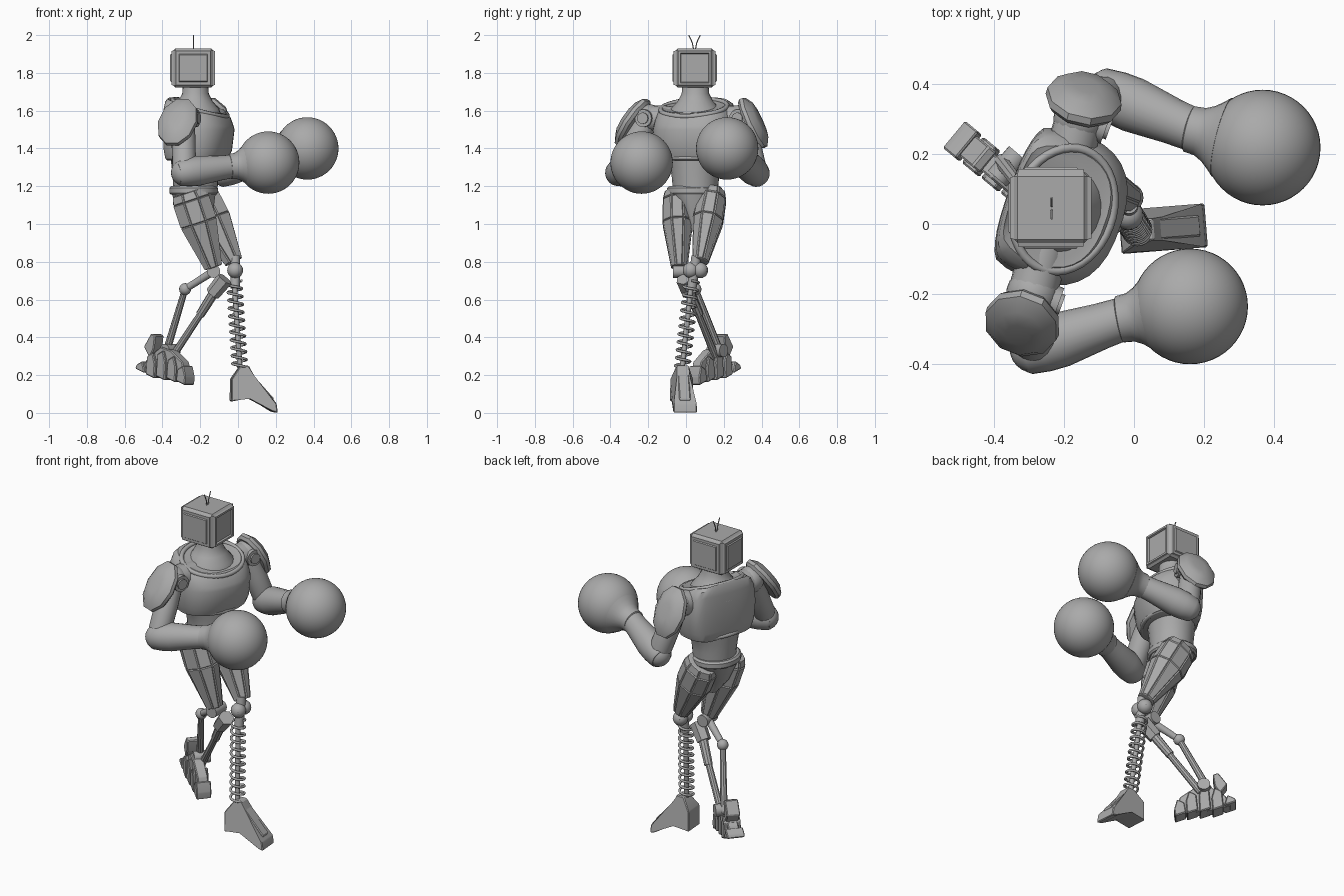
import bpy, bmesh, math
from mathutils import Vector, Matrix

if "Cube" in bpy.data.objects:
    bpy.data.objects.remove(bpy.data.objects["Cube"])

grey = bpy.data.materials.new("plain grey")
grey.use_nodes = True
COLOUR = (0.4, 0.4, 0.4, 1)
grey.diffuse_color = COLOUR
grey.node_tree.nodes["Principled BSDF"].inputs["Base Color"].default_value = COLOUR

FACING = Vector((0.94, -0.34, 0))   # the chest is turned a little to its right
ACROSS = Vector((0.34, 0.94, 0))
UP = Vector((0, 0, 1))
SIDE = Vector((0, 1, 0))


def finish(name, bm, angle=35):
    bmesh.ops.recalc_face_normals(bm, faces=bm.faces)
    mesh = bpy.data.meshes.new(name)
    bm.to_mesh(mesh)
    bm.free()
    obj = bpy.data.objects.new(name, mesh)
    bpy.context.collection.objects.link(obj)
    mesh.materials.append(grey)
    bpy.ops.object.select_all(action='DESELECT')
    obj.select_set(True)
    bpy.context.view_layer.objects.active = obj
    bpy.ops.object.shade_smooth_by_angle(angle=math.radians(angle))
    return obj


def loft(name, rings, sides=24, ref=FACING, axis=None, panel=0, power=1.0, reshape=None):
    """Skin rings of (centre, radius along ref, radius across)."""
    axis = (axis or Vector(rings[-1][0]) - Vector(rings[0][0])).normalized()
    u = (ref - axis * ref.dot(axis)).normalized()
    v = axis.cross(u)
    bm = bmesh.new()
    loops = []
    for c, a, b in rings:
        loop = []
        for i in range(sides):
            t = 2 * math.pi * (i + 0.5) / sides
            ct, st = [math.copysign(abs(k) ** power, k) for k in (math.cos(t), math.sin(t))]
            loop.append(bm.verts.new(Vector(c) + u * a * ct + v * b * st))
        loops.append(loop)
    walls = []
    for lo, hi in zip(loops, loops[1:]):
        for i in range(sides):
            j = (i + 1) % sides
            walls.append(bm.faces.new((lo[i], lo[j], hi[j], hi[i])))
    bm.faces.new(loops[0][::-1])
    bm.faces.new(loops[-1])
    if reshape:
        for p in bm.verts:
            reshape(p.co)
    if panel:
        bm.normal_update()
        bmesh.ops.inset_individual(bm, faces=walls, thickness=panel, depth=panel)
    return finish(name, bm, 20 if panel else 35)


def rod(name, a, b, r1, r2=None, sides=16):
    return loft(name, [(a, r1, r1), (b, r2 or r1, r2 or r1)], sides, Vector((0.3, 1, 0.2)))


def ball(name, centre, r, seg=24):
    bm = bmesh.new()
    bmesh.ops.create_uvsphere(bm, u_segments=seg, v_segments=seg // 2, radius=r,
                              matrix=Matrix.Translation(centre))
    return finish(name, bm, 60)


def prism(name, profile, width, origin, forward, narrow=None):
    """Extrude a side profile (forward, height) across its width."""
    forward = Vector(forward).normalized()
    side = UP.cross(forward)
    bm = bmesh.new()
    rows = []
    for s in (-1, 1):
        rows.append([bm.verts.new(Vector(origin) + forward * f + UP * h
                     + side * s * width / 2 * (narrow(h) if narrow else 1)) for f, h in profile])
    n = len(profile)
    bm.faces.new(rows[0])
    bm.faces.new(rows[1][::-1])
    for i in range(n):
        j = (i + 1) % n
        bm.faces.new((rows[0][j], rows[0][i], rows[1][i], rows[1][j]))
    bmesh.ops.bevel(bm, geom=bm.edges[:], offset=0.005, segments=1, affect='EDGES')
    return finish(name, bm, 20)


def wire(name, points, radius, closed=False):
    cu = bpy.data.curves.new(name, 'CURVE')
    cu.dimensions = '3D'
    cu.bevel_depth, cu.bevel_resolution = radius, 2
    cu.use_fill_caps = True
    sp = cu.splines.new('POLY')
    sp.points.add(len(points) - 1)
    for p, co in zip(sp.points, points):
        p.co = (*co, 1)
    sp.use_cyclic_u = closed
    sp.use_smooth = True
    cu.materials.append(grey)
    obj = bpy.data.objects.new(name, cu)
    bpy.context.collection.objects.link(obj)


# Head: box with raised tapering side panels and a sunken screen
bm = bmesh.new()
bmesh.ops.create_cube(bm, size=1, matrix=Matrix.Translation((-0.237, 0.046, 1.826))
                      @ Matrix.Diagonal((0.21, 0.2, 0.205, 1)))
bmesh.ops.bevel(bm, geom=bm.edges[:], offset=0.01, segments=1, affect='EDGES')
bm.normal_update()
for f in [f for f in bm.faces if f.calc_area() > 0.02 and abs(f.normal.z) < 0.5]:
    bmesh.ops.inset_individual(bm, faces=[f], thickness=0.004, depth=0.011)
    if f.normal.x > 0.9:
        bmesh.ops.inset_individual(bm, faces=[f], thickness=0.016, depth=0)
        bmesh.ops.inset_individual(bm, faces=[f], thickness=0.005, depth=-0.01)
    else:
        bmesh.ops.inset_individual(bm, faces=[f], thickness=0.022, depth=0)
        bmesh.ops.inset_individual(bm, faces=[f], thickness=0.006, depth=0.006)
finish("head", bm, 20)
for s in (-1, 1):
    wire("antenna", [(-0.235, 0.045 + s * d, z) for d, z in
                     ((0.004, 1.92), (0.012, 1.96), (0.03, 2.0))], 0.003)


# Neck and torso
def at(z, f=0.0):
    return Vector((-0.225, 0.05, z)) + FACING * f


loft("neck", [(at(z), r, r * 1.05) for z, r in
              ((1.56, 0.14), (1.61, 0.125), (1.65, 0.09), (1.69, 0.07), (1.74, 0.066))])


def shape_chest(co):
    """Flatten the back and raise the top towards it."""
    f = (co - at(0)).dot(FACING)
    if f < -0.11:
        co -= FACING * (f + 0.11) * 0.65
    if co.z > 1.54:
        co.z -= 0.28 * max(f, -0.14)


loft("chest", [(at(1.335, -0.005), 0.14, 0.18), (at(1.345), 0.16, 0.2), (at(1.39), 0.18, 0.215),
               (at(1.5), 0.195, 0.22), (at(1.57), 0.19, 0.21), (at(1.61), 0.175, 0.195),
               (at(1.63), 0.15, 0.17), (at(1.625), 0.13, 0.14)],
     32, axis=UP, power=0.8, reshape=shape_chest)
ring = [2 * math.pi * i / 40 for i in range(40)]
wire("collar", [at(1.615 - 0.045 * math.cos(t), 0.025 + 0.14 * math.cos(t))
                + ACROSS * 0.18 * math.sin(t) for t in ring], 0.013, True)
wire("chest_rim", [at(1.35, 0.015 + 0.142 * math.cos(t)) + ACROSS * 0.19 * math.sin(t)
                   for t in ring], 0.012, True)
loft("abdomen", [(at(z), a, b) for z, a, b in
                 ((1.17, 0.115, 0.12), (1.24, 0.12, 0.125), (1.3, 0.125, 0.135), (1.37, 0.13, 0.165))],
     axis=UP)
loft("belt", [((-0.235, 0.045, z), r, r * 1.12) for z, r in
              ((1.155, 0.122), (1.165, 0.13), (1.19, 0.13), (1.2, 0.12))], axis=UP, ref=Vector((1, 0, 0)))
loft("pelvis", [((-0.2, 0.045, 0.96), 0.035, 0.03), ((-0.22, 0.045, 1.05), 0.09, 0.06),
                ((-0.235, 0.045, 1.16), 0.12, 0.14)], 12, Vector((1, 0, 0)), UP)

# Arms: shoulder, forearm, pad and round glove on each side
arms = {
    "right": ((-0.29, -0.2, 1.56), (-0.285, -0.355, 1.272), (-0.03, -0.27, 1.305),
              (0.16, -0.235, 1.325), (-0.312, -0.265, 1.525), (-0.3, -0.77, 0.56)),
    "left": ((-0.155, 0.3, 1.56), (-0.075, 0.37, 1.27), (0.17, 0.268, 1.365),
             (0.367, 0.218, 1.4), (-0.148, 0.335, 1.525), (0.2, 0.88, 0.42)),
}
for side, pts in arms.items():
    shoulder, elbow, wrist, glove, pad, normal = map(Vector, pts)
    normal.normalize()
    ball(side + "_shoulder", shoulder, 0.075)
    rod(side + "_shoulder_axle", at(1.55), shoulder, 0.07)
    hub = shoulder + FACING * 0.045
    for r, d in ((0.047, 0.035), (0.03, 0.045)):
        rod(side + "_shoulder_hub", hub, hub + FACING * d, r)
    down = elbow - shoulder
    loft(side + "_upper_arm", [(shoulder + down * k, r, r) for k, r in
                               ((0.1, 0.06), (0.45, 0.064), (0.85, 0.063), (1.05, 0.052))], 16)
    ball(side + "_elbow", elbow, 0.07)
    reach = wrist - elbow
    loft(side + "_forearm", [(elbow + reach * k, r, r) for k, r in
                             ((-0.14, 0.06), (-0.1, 0.068), (0.1, 0.077), (0.3, 0.079),
                              (0.75, 0.066), (1, 0.062))])
    cuff = glove - wrist
    loft(side + "_cuff", [(wrist + cuff * k, r, r) for k, r in
                          ((-0.08, 0.06), (-0.06, 0.067), (0.1, 0.07), (0.22, 0.082),
                           (0.33, 0.1), (0.42, 0.117))])
    ball(side + "_glove", glove, 0.165, 48)
    loft(side + "_shoulder_pad", [(pad + normal * d, a, b) for d, a, b in
                                  ((0, 0.135, 0.098), (0.015, 0.15, 0.11), (0.035, 0.148, 0.108),
                                   (0.062, 0.105, 0.075), (0.068, 0.05, 0.035))], 10, UP)

# Thighs with long raised panels, and knees
for side, hip, knee in (("right", (-0.262, -0.05, 1.165), (-0.13, -0.035, 0.77)),
                        ("left", (-0.21, 0.145, 1.165), (-0.022, 0.075, 0.8))):
    hip, knee = Vector(hip), Vector(knee)
    run = knee - hip
    loft(side + "_thigh", [(hip + run * k, a, b) for k, a, b in
                           ((-0.01, 0.06, 0.085), (0.1, 0.074, 0.1), (0.4, 0.08, 0.1),
                            (1, 0.04, 0.045))], 8, SIDE, panel=0.006)
for y in (0.025, 0.075):
    ball("left_knee", (-0.015, y, 0.755), 0.042, 20)
rod("left_knee_pin", (-0.015, -0.01, 0.755), (-0.015, 0.11, 0.755), 0.022)
rod("left_knee_stem", (-0.015, 0.055, 0.83), (-0.015, 0.03, 0.66), 0.026)

# Spring shin
top, bottom = Vector((-0.02, 0.03, 0.7)), Vector((0.01, -0.02, 0.24))
TURNS, STEPS = 11, 20
wire("spring", [top.lerp(bottom, i / (TURNS * STEPS)) + Vector((math.cos(t), math.sin(t), 0)) * 0.038
                for i in range(TURNS * STEPS + 1) for t in [2 * math.pi * i / STEPS]], 0.007)
rod("spring_core", top, bottom, 0.014)

# Front foot on its toe, with a raised plate
prism("left_foot", [(0.01, 0.25), (0.055, 0.25), (0.08, 0.195), (0.2, 0.05), (0.207, 0.0),
                    (0.175, 0.008), (0.06, 0.08), (-0.04, 0.06), (-0.038, 0.18)],
      0.125, (0, -0.02, 0), (1, 0.08, 0), lambda h: 1 if h < 0.19 else 0.5)
prism("left_foot_plate", [(0.07, 0.21), (0.19, 0.075), (0.18, 0.05), (0.06, 0.17)],
      0.06, (0, -0.02, 0), (1, 0.08, 0))

# Back shin: two rods folded behind the knee
knee, heel_joint = Vector((-0.13, -0.02, 0.75)), Vector((-0.28, 0.05, 0.655))
rod("right_knee", knee - SIDE * 0.05, knee + SIDE * 0.05, 0.035)
rod("right_knee_link", knee, heel_joint, 0.022, 0.018)
ball("right_shin_joint", heel_joint, 0.032, 16)
rod("right_rear_rod", heel_joint, (-0.38, 0.18, 0.32), 0.017, 0.021, 10)
rod("right_knee_block", (-0.07, -0.01, 0.71), (-0.135, 0.02, 0.63), 0.045, 0.04, 6)
rod("right_front_rod", (-0.1, 0.0, 0.68), (-0.2, 0.07, 0.52), 0.028, 0.024, 10)
rod("right_lower_rod", (-0.18, 0.055, 0.55), (-0.345, 0.155, 0.3), 0.018, 0.02, 10)

# Back foot: jointed segments and a heel guard
HEEL, TOEWARD = (-0.492, 0.238, 0), (0.77, -0.64, 0)
prism("right_foot_core", [(0, 0.22), (0.03, 0.28), (0.13, 0.35), (0.2, 0.33), (0.28, 0.27),
                          (0.3, 0.19), (0.28, 0.17), (0.1, 0.19)], 0.06, HEEL, TOEWARD)
for i, (s, low, high) in enumerate(((-0.03, 0.215, 0.275), (0.04, 0.185, 0.32), (0.11, 0.175, 0.33),
                                    (0.18, 0.165, 0.3), (0.245, 0.15, 0.25))):
    prism("right_foot_segment", [(s, low + 0.02), (s + 0.01, high - 0.02), (s + 0.05, high),
                                 (s + 0.066, high - 0.06), (s + 0.06, low - 0.003)],
          0.1 - 0.004 * i, HEEL, TOEWARD)
prism("right_heel_guard", [(0.02, 0.35), (0.07, 0.42), (0.1, 0.41), (0.09, 0.34), (0.06, 0.29)],
      0.075, HEEL, TOEWARD)
rod("right_ankle", (-0.39, 0.13, 0.33), (-0.33, 0.2, 0.33), 0.035)
